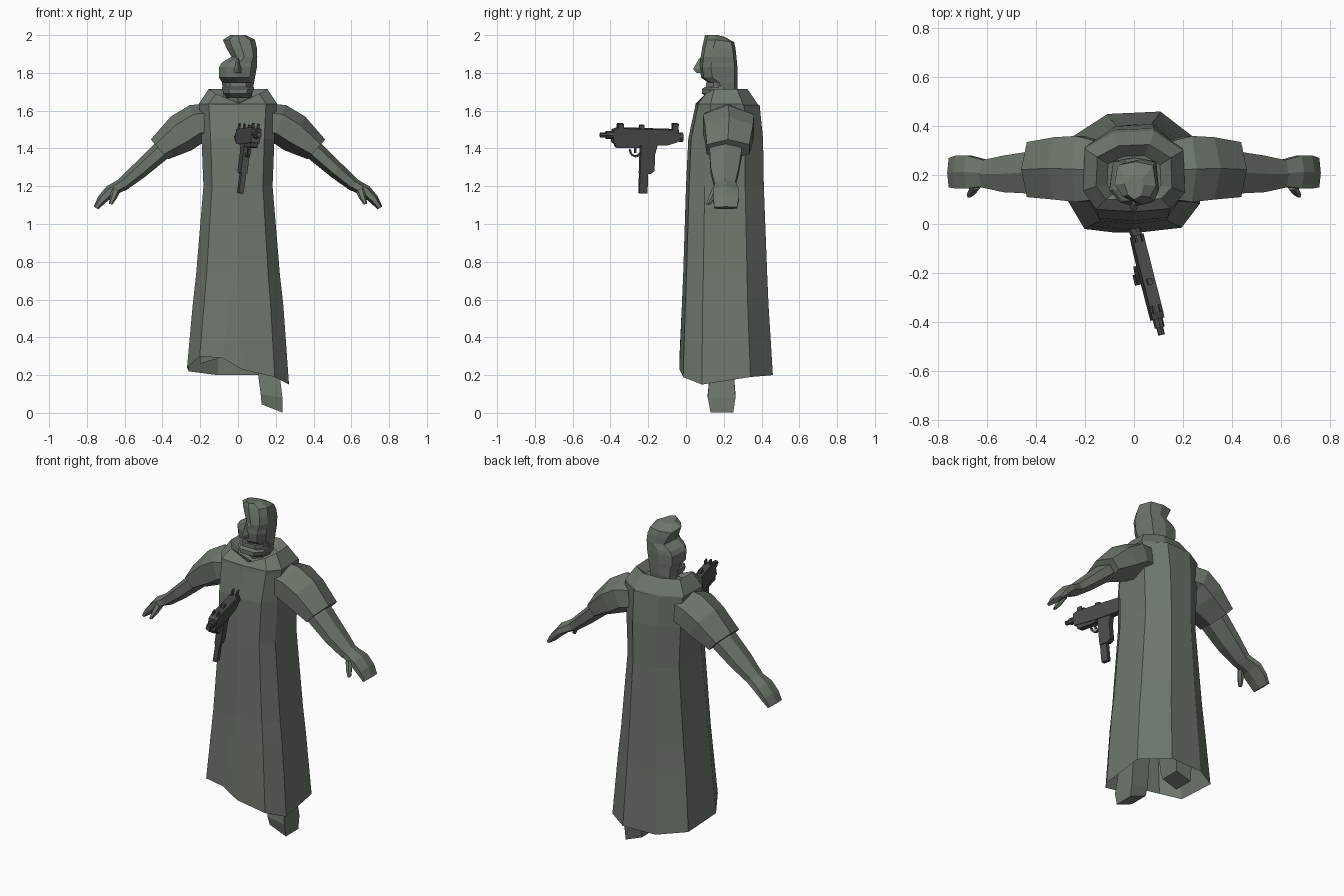
import bpy, bmesh, math
from mathutils import Matrix, Vector

cube = bpy.data.objects.get("Cube")
if cube:
    bpy.data.objects.remove(cube, do_unlink=True)


def material(name, rgb):
    m = bpy.data.materials.new(name)
    m.use_nodes = True
    m.diffuse_color = (*rgb, 1)
    m.node_tree.nodes["Principled BSDF"].inputs["Base Color"].default_value = (*rgb, 1)
    return m


STONE = material("grey green", (0.155, 0.185, 0.15))
METAL = material("dark gunmetal", (0.075, 0.072, 0.075))


def finish(name, bm, mat):
    bmesh.ops.remove_doubles(bm, verts=bm.verts, dist=0.0005)
    bmesh.ops.recalc_face_normals(bm, faces=bm.faces)
    me = bpy.data.meshes.new(name)
    bm.to_mesh(me)
    bm.free()
    ob = bpy.data.objects.new(name, me)
    bpy.context.collection.objects.link(ob)
    me.materials.append(mat)
    return ob


def loft(name, rings, mat=STONE, caps=(True, True)):
    """Skin a list of closed rings that share a point count."""
    bm = bmesh.new()
    loops = [[bm.verts.new(p) for p in r] for r in rings]
    n = len(loops[0])
    for a, b in zip(loops, loops[1:]):
        for i in range(n):
            j = (i + 1) % n
            bm.faces.new((a[i], a[j], b[j], b[i]))
    for loop, cap in zip((loops[0], loops[-1]), caps):
        if cap:
            bm.faces.new(loop)
    return finish(name, bm, mat)


# Robe: ten columns, the two in the front middle part into a slit
SECTION = [(-0.75, 0.03), (0, 0), (0, 0), (0.72, 0.04), (1, 0.24),
           (0.97, 0.76), (0.4, 1), (-0.4, 0.98), (-0.97, 0.78), (-1, 0.26)]


def robe_ring(z, w, front, back):
    return [Vector((u * w, front + v * (back - front), z)) for u, v in SECTION]


hem = robe_ring(0.2, 0.27, -0.035, 0.46)
for p, z in zip(hem, (0.3, 0.29, 0.23, 0.19, 0.15, 0.19, 0.2, 0.2, 0.22, 0.24)):
    p.z = z
hem[1].x, hem[2].x = -0.08, 0.02
knee = robe_ring(0.57, 0.24, -0.022, 0.437)
knee[1].x, knee[2].x = -0.05, 0.01
robe = [hem, knee, robe_ring(0.73, 0.222, -0.015, 0.43), robe_ring(1.2, 0.183, 0, 0.412),
        robe_ring(1.45, 0.193, 0.012, 0.408), robe_ring(1.63, 0.205, 0.05, 0.39)]
loft("robe", robe, caps=(False, False))

# Cowl: folds in over the shoulders and dips to a point at the front
collar = robe_ring(1.715, 0.155, 0.095, 0.325)
inner = robe_ring(1.67, 0.11, 0.12, 0.28)
for ring in (collar, inner):
    for i in (1, 2):
        ring[i].z = 1.64
    for i in (0, 3):
        ring[i].z -= 0.025
loft("cowl", [robe_ring(1.6, 0.203, 0.045, 0.392), robe_ring(1.635, 0.208, 0.05, 0.38),
              collar, inner], caps=(False, True))


# Arms: hexagonal tubes, each stop is x, z, half thickness, y range, tilt in degrees
def arm_part(name, side, stops):
    rings = []
    for x, z, t, y0, y1, tilt in stops:
        a = math.radians(tilt)
        ring = []
        for k in range(6):
            c = math.radians(60 * k + 90)
            n = t * math.sin(c)
            y = (y0 + y1) / 2 + (y1 - y0) / 2 * math.cos(c) / math.cos(math.pi / 6)
            ring.append((side * (x + n * math.sin(a)), y, z + n * math.cos(a)))
        rings.append(ring)
    loft(name, rings)


for side, word in ((1, "left"), (-1, "right")):
    arm_part(word + "_sleeve", side, [
        (0.15, 1.54, 0.10, 0.10, 0.34, 10), (0.22, 1.53, 0.105, 0.09, 0.36, 20),
        (0.30, 1.48, 0.105, 0.10, 0.355, 32), (0.415, 1.395, 0.07, 0.11, 0.335, 42)])
    arm_part(word + "_forearm", side, [
        (0.34, 1.44, 0.05, 0.13, 0.29, 40), (0.42, 1.375, 0.052, 0.125, 0.295, 38),
        (0.52, 1.285, 0.045, 0.13, 0.28, 38), (0.615, 1.205, 0.035, 0.15, 0.26, 38)])
    arm_part(word + "_hand", side, [
        (0.60, 1.215, 0.035, 0.155, 0.26, 38), (0.675, 1.175, 0.032, 0.145, 0.28, 42),
        (0.72, 1.13, 0.026, 0.145, 0.28, 50), (0.752, 1.085, 0.014, 0.15, 0.27, 60)])
    arm_part(word + "_thumb", side, [
        (0.645, 1.185, 0.025, 0.14, 0.18, 60), (0.66, 1.14, 0.018, 0.12, 0.155, 70),
        (0.675, 1.105, 0.010, 0.108, 0.13, 75)])


# Head: torn away on one side above the cheek
def head_ring(z, xl, xr, front, back, top_drop=0.0):
    m = (xl + xr) / 2
    return [(xl * 0.6 + m * 0.4, front + 0.018, z), (m, front, z),
            (xr * 0.7 + m * 0.3, front + 0.015, z), (xr, front + 0.06, z),
            (xr * 0.85 + m * 0.15, back - 0.015, z - top_drop), (m, back, z - top_drop),
            (xl * 0.85 + m * 0.15, back - 0.015, z - top_drop), (xl, front + 0.065, z)]


loft("head", [
    head_ring(1.62, -0.07, 0.07, 0.15, 0.26), head_ring(1.70, -0.08, 0.075, 0.13, 0.272),
    head_ring(1.75, -0.085, 0.085, 0.115, 0.272), head_ring(1.775, -0.10, 0.09, 0.08, 0.272),
    head_ring(1.83, -0.10, 0.10, 0.072, 0.272), head_ring(1.855, -0.085, 0.10, 0.075, 0.27),
    head_ring(1.885, -0.035, 0.102, 0.078, 0.267), head_ring(1.93, -0.06, 0.10, 0.085, 0.262),
    head_ring(1.975, -0.08, 0.09, 0.095, 0.255, 0.012), head_ring(2.0, -0.04, 0.04, 0.10, 0.20, 0.008)])


def jaw_ring(z, w, front):
    return [(-w, 0.2, z), (-w, front + 0.05, z), (-w * 0.6, front + 0.01, z),
            (w * 0.6, front + 0.01, z), (w, front + 0.05, z), (w, 0.2, z)]


loft("jaw", [jaw_ring(1.67, 0.06, 0.11), jaw_ring(1.69, 0.075, 0.075),
             jaw_ring(1.715, 0.085, 0.075), jaw_ring(1.725, 0.085, 0.09)])
loft("teeth", [jaw_ring(1.72, 0.07, 0.095), jaw_ring(1.75, 0.07, 0.095)])
loft("nose", [[(-0.032, 0.1, 1.80), (0, 0.055, 1.80), (0.032, 0.1, 1.80)],
              [(-0.03, 0.1, 1.82), (0, 0.038, 1.822), (0.03, 0.1, 1.82)],
              [(-0.012, 0.1, 1.88), (0, 0.072, 1.88), (0.012, 0.1, 1.88)]])


# Legs: one whole, one ending in a stump under the hem
def box_ring(x0, x1, y0, y1, z0, z1):
    return [(x0, y0, z0), (x1, y0, z1), (x1, y1, z1), (x0, y1, z0)]


loft("left_leg", [box_ring(0.125, 0.235, 0.13, 0.25, 0.045, 0.002),
                  box_ring(0.12, 0.235, 0.115, 0.262, 0.1, 0.08),
                  box_ring(0.10, 0.215, 0.13, 0.25, 0.25, 0.25),
                  box_ring(0.04, 0.16, 0.13, 0.27, 0.8, 0.8)])
loft("right_leg", [box_ring(-0.20, -0.10, 0.13, 0.25, 0.26, 0.29),
                   box_ring(-0.20, -0.09, 0.12, 0.26, 0.34, 0.34),
                   box_ring(-0.16, -0.04, 0.13, 0.27, 0.8, 0.8)])

# Gun: side profiles in y and z given a width, then turned as one
PIVOT = Vector((0.055, -0.235, 1.45))
POSE = (Matrix.Translation(PIVOT) @ Matrix.Rotation(math.radians(14), 4, "Z")
        @ Matrix.Rotation(math.radians(8), 4, "Y") @ Matrix.Scale(1.03, 4, (0, 1, 0)))


def place(ob):
    ob.data.transform(POSE)


def plate(name, pts, width):
    rings = [[(x, y - PIVOT.y, z - PIVOT.z) for y, z in pts] for x in (-width / 2, width / 2)]
    place(loft(name, rings, METAL))


def slab(name, y0, y1, z0, z1, width):
    plate(name, [(y0, z0), (y1, z0), (y1, z1), (y0, z1)], width)


plate("gun_receiver", [(-0.39, 1.43), (-0.26, 1.42), (-0.10, 1.42), (-0.05, 1.435),
                       (-0.045, 1.50), (-0.36, 1.51), (-0.39, 1.50)], 0.05)
plate("gun_forend", [(-0.385, 1.44), (-0.37, 1.405), (-0.25, 1.405), (-0.24, 1.44)], 0.042)
plate("gun_grip", [(-0.24, 1.43), (-0.15, 1.43), (-0.165, 1.37), (-0.165, 1.28),
                   (-0.185, 1.265), (-0.24, 1.265)], 0.036)
slab("gun_magazine", -0.24, -0.197, 1.16, 1.28, 0.026)
slab("gun_rear_plate", -0.055, -0.035, 1.44, 1.485, 0.04)
slab("gun_cocking_knob", -0.25, -0.225, 1.505, 1.525, 0.02)
slab("gun_trigger", -0.272, -0.262, 1.375, 1.42, 0.01)
for name, y0, y1 in (("gun_front_sight", -0.365, -0.335), ("gun_rear_sight", -0.075, -0.045)):
    for x in (-0.014, 0.014):
        bm = bmesh.new()
        bmesh.ops.create_cube(bm, size=1, matrix=Matrix.Translation(
            (x, (y0 + y1) / 2 - PIVOT.y, 0.063)) @ Matrix.Diagonal((0.008, y1 - y0, 0.04, 1)))
        place(finish(name, bm, METAL))


# Barrel and rear knob
def tube(name, y0, y1, z, r):
    rings = [[(r * math.cos(k * math.pi / 4), y - PIVOT.y, z - PIVOT.z + r * math.sin(k * math.pi / 4))
              for k in range(8)] for y in (y0, y1)]
    place(loft(name, rings, METAL))


tube("gun_barrel", -0.455, -0.38, 1.472, 0.014)
tube("gun_barrel_nut", -0.425, -0.385, 1.472, 0.021)
tube("gun_rear_knob", -0.04, -0.018, 1.46, 0.025)

# Trigger guard: a flat bent strip
guard = []
for r in (0.034, 0.026):
    arc = [(-0.265 + r * math.cos(t), 1.395 + 1.25 * r * math.sin(t))
           for t in (math.pi + math.pi * k / 6 for k in range(7))]
    guard.append(arc)
plate("gun_trigger_guard", guard[0] + guard[1][::-1], 0.016)
